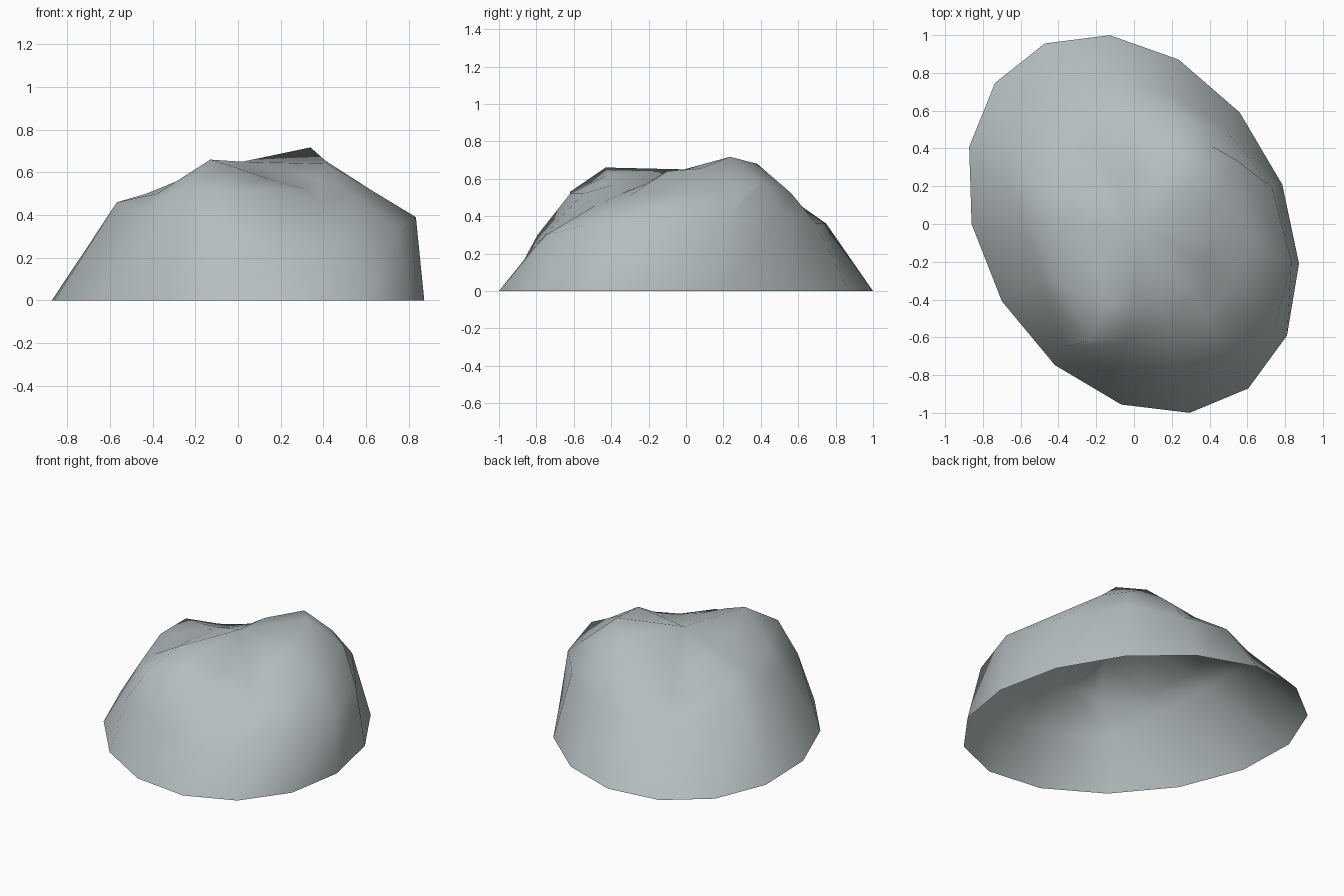
import bpy, bmesh, math

if "Cube" in bpy.data.objects:
    bpy.data.objects.remove(bpy.data.objects["Cube"])

N = 15
# lower slope: (share of the base radius, height) for each column, clockwise from the back
SLOPE = [(.75, .36), (.80, .36), (.86, .42), (.93, .38), (.955, .39),
         (.92, .35), (.86, .30), (.80, .25), (.83, .30), (.87, .33),
         (.72, .41), (.66, .46), (.65, .46), (.66, .36), (.70, .33)]
# shoulder below the peaks
SHOULDER = [(-.02, .55, .50), (.20, .56, .525), (.40, .42, .58), (.54, .34, .54), (.62, -.08, .52),
            (.52, -.30, .51), (.38, -.48, .46), (.17, -.55, .52), (-.05, -.62, .52), (-.24, -.62, .53),
            (-.38, -.33, .50), (-.43, 0, .50), (-.40, .18, .505), (-.36, .35, .43), (-.23, .47, .44)]
# peaks and the valleys between them
CREST = [(0, .28, .61), (.22, .38, .68), (.34, .235, .717), (.41, .08, .655), (.42, -.10, .64),
         (.37, -.22, .57), (.32, -.35, .52), (.14, -.38, .57), (0, -.42, .62), (-.13, -.43, .66),
         (-.21, -.20, .59), (-.22, 0, .58), (-.22, .10, .56), (-.18, .18, .54), (-.10, .25, .55)]


def slope_point(i, s, z):
    """Point on the skewed oval outline, scaled inward by s and lifted to z."""
    t = math.radians(6 + 24 * i)
    return s * (.88 * math.cos(t - math.radians(104)) - .006), s * math.cos(t) / .995, z


# rock shell, open underneath
foot = [slope_point(i, 1, 0) for i in range(N)]
slope = [slope_point(i, *p) for i, p in enumerate(SLOPE)]

bm = bmesh.new()
rings = [[bm.verts.new(p) for p in ring] for ring in (foot, slope, SHOULDER, CREST)]
top = bm.verts.new((.02, -.01, .65))

for low, high in zip(rings, rings[1:]):
    for i in range(N):
        j = (i + 1) % N
        bm.faces.new((low[j], low[i], high[i], high[j]))
for i in range(N):
    bm.faces.new((rings[-1][(i + 1) % N], rings[-1][i], top))
for f in bm.faces:
    f.smooth = True

mesh = bpy.data.meshes.new("rock")
bm.to_mesh(mesh)
bm.free()
rock = bpy.data.objects.new("rock", mesh)
bpy.context.collection.objects.link(rock)

# single stone colour
stone = bpy.data.materials.new("stone grey")
stone.diffuse_color = (.46, .51, .52, 1)
stone.use_nodes = True
stone.node_tree.nodes["Principled BSDF"].inputs["Base Color"].default_value = stone.diffuse_color
mesh.materials.append(stone)
